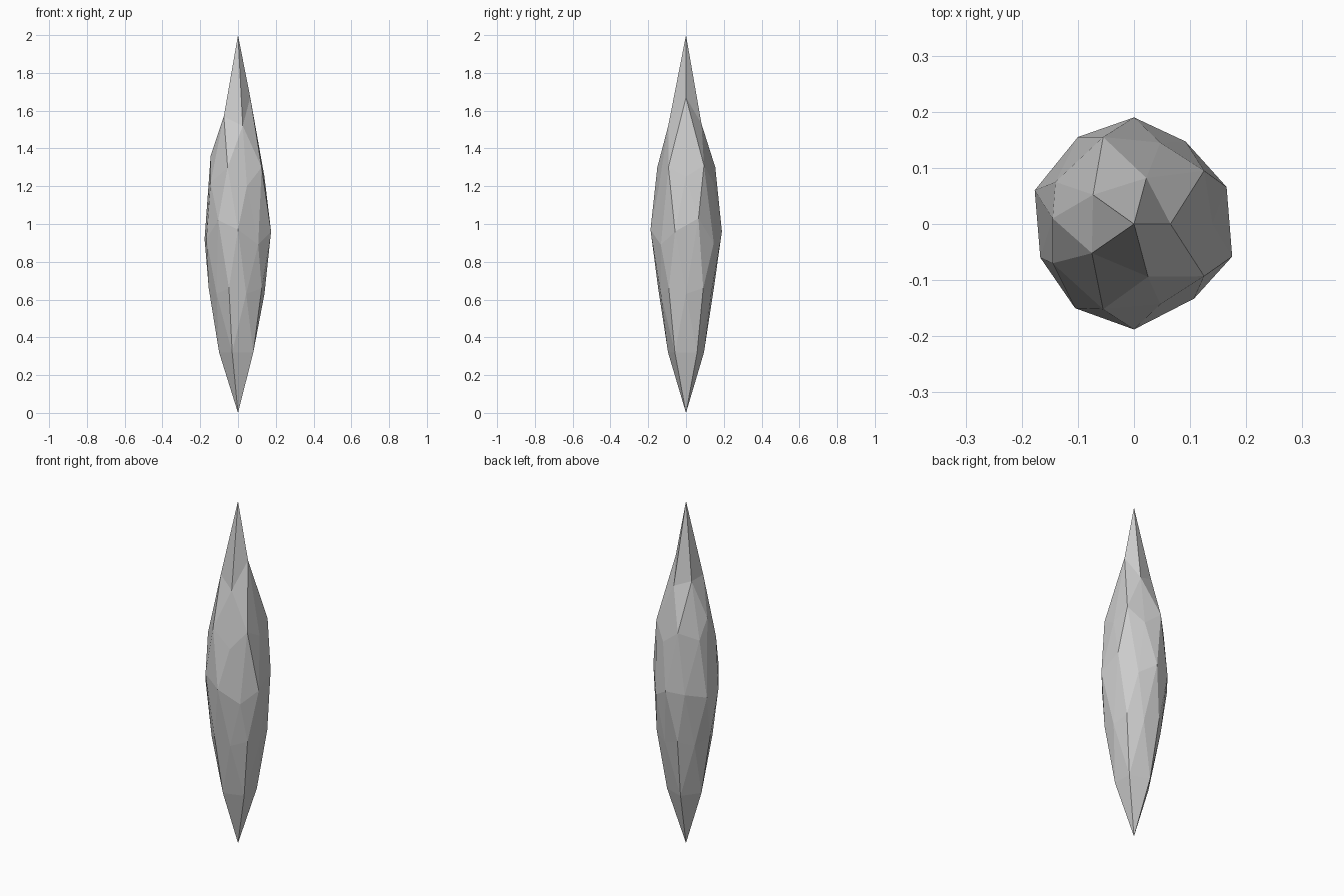
import bpy, bmesh
from math import atan2, tau, cos, sin, radians

if "Cube" in bpy.data.objects:
    bpy.data.objects.remove(bpy.data.objects["Cube"])

# Rings of the upper half, anticlockwise from +x (x, y, z)
NECK = [(.065, 0, 1.67), (.022, .082, 1.53), (-.073, .052, 1.57),
        (-.075, -.052, 1.57), (.025, -.094, 1.52)]
SHOULDER = [(.14, 0, 1.25), (.125, .095, 1.31), (.047, .145, 1.22), (-.055, .155, 1.3),
            (-.14, .075, 1.25), (-.145, .01, 1.36), (-.145, -.07, 1.22),
            (-.055, -.152, 1.3), (.047, -.143, 1.2), (.125, -.093, 1.3)]
GIRDLE = [(.165, .066, 1.03), (.092, .147, .9), (0, .19, .96), (-.1, .155, .95),
          (-.177, .06, .92), (-.167, -.06, .92), (-.105, -.15, 1.02),
          (0, -.188, .97), (.107, -.133, .89), (.175, -.058, .96)]


def polar(r, deg, z):
    return (r * cos(radians(deg)), r * sin(radians(deg)), z)


# Regular rings of the lower half
HIP = [polar(.155 if k % 2 else .14, 36 * k, .66 if k % 2 else .63) for k in range(10)]
FOOT = [polar(.1, 36 + 72 * k, .32) for k in range(5)]

# Crystal: a 42-point icosphere whose rings are reshaped
bm = bmesh.new()
bmesh.ops.create_icosphere(bm, subdivisions=2, radius=1)


def angle(v):
    return (atan2(v.co.y, v.co.x) + .01) % tau


bands = [(.95, 2, [(0, 0, 2)]), (.7, .95, NECK), (.2, .7, SHOULDER), (-.2, .2, GIRDLE),
         (-.7, -.2, HIP), (-.95, -.7, FOOT), (-2, -.95, [(0, 0, 0)])]
groups = [(sorted((v for v in bm.verts if lo < v.co.z <= hi), key=angle), pts)
          for lo, hi, pts in bands]
for verts, pts in groups:
    for v, p in zip(verts, pts):
        v.co = p
bmesh.ops.recalc_face_normals(bm, faces=bm.faces)
mesh = bpy.data.meshes.new("crystal_shard")
bm.to_mesh(mesh)
bm.free()
bpy.context.collection.objects.link(bpy.data.objects.new("crystal_shard", mesh))
